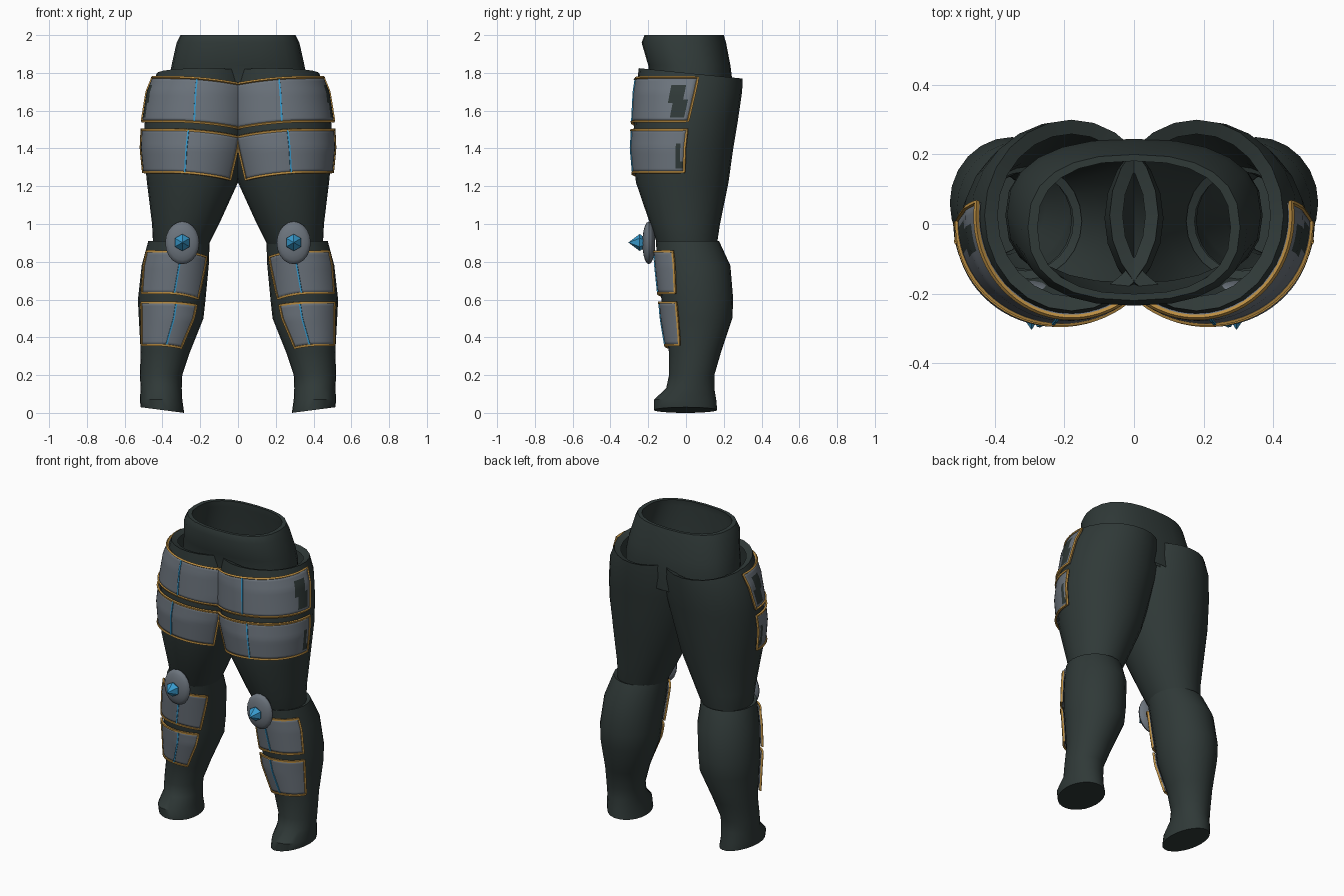
import bpy, bmesh, math
from mathutils import Vector

if "Cube" in bpy.data.objects:
    bpy.data.objects.remove(bpy.data.objects["Cube"])


def material(name, rgb):
    m = bpy.data.materials.new(name)
    m.diffuse_color = (*rgb, 1)
    m.use_nodes = True
    m.node_tree.nodes["Principled BSDF"].inputs["Base Color"].default_value = m.diffuse_color
    return m


DARK = material("dark_cloth", (0.029, 0.041, 0.039))
GREY = material("grey_plate", (0.15, 0.175, 0.205))
GOLD = material("gold_trim", (0.50, 0.27, 0.055))
BLUE = material("blue_glow", (0.04, 0.33, 0.62))

# Cross-sections: z, inner x, outer x, front y, back y
THIGH = [(0.84, 0.18, 0.43, -0.13, 0.15), (0.90, 0.15, 0.45, -0.155, 0.165),
         (1.0, 0.10, 0.455, -0.19, 0.18), (1.22, 0.0, 0.482, -0.265, 0.225),
         (1.40, -0.05, 0.50, -0.282, 0.25), (1.55, -0.08, 0.493, -0.272, 0.275),
         (1.70, -0.085, 0.47, -0.265, 0.297), (1.80, -0.07, 0.43, -0.25, 0.30)]
CALF = [(0.0, 0.285, 0.515, -0.17, 0.165), (0.07, 0.295, 0.52, -0.17, 0.16),
        (0.13, 0.298, 0.515, -0.105, 0.15), (0.20, 0.295, 0.52, -0.09, 0.15),
        (0.32, 0.255, 0.515, -0.09, 0.185), (0.50, 0.183, 0.525, -0.12, 0.245),
        (0.60, 0.172, 0.53, -0.13, 0.25), (0.78, 0.155, 0.51, -0.15, 0.235),
        (0.91, 0.15, 0.475, -0.16, 0.175)]
WAIST = [(1.62, -0.37, 0.37, -0.19, 0.24), (1.76, -0.365, 0.365, -0.19, 0.245),
         (1.84, -0.352, 0.352, -0.20, 0.235), (1.96, -0.325, 0.325, -0.235, 0.212),
         (2.0, -0.305, 0.305, -0.22, 0.20)]


def row_point(row, ang, off=0.0, power=1.0):
    z, x0, x1, y0, y1 = row
    c, s = math.cos(ang), math.sin(ang)
    c, s = (math.copysign(abs(k) ** power, k) for k in (c, s))
    return Vector(((x0 + x1) / 2 + ((x1 - x0) / 2 + off) * c,
                   (y0 + y1) / 2 + ((y1 - y0) / 2 + off) * s, z))


def surface(table, z, ang, off):
    """Point on a lofted leg at height z and the given angle."""
    for a, b in zip(table, table[1:]):
        if z <= b[0] or b is table[-1]:
            t = (z - a[0]) / (b[0] - a[0])
            return row_point([p + (q - p) * t for p, q in zip(a, b)], ang, off)


def finish(ob, mirror=True, angle=40):
    if mirror:
        m = ob.modifiers.new("mirror", 'MIRROR')
        m.use_mirror_merge = False
    bpy.ops.object.select_all(action='DESELECT')
    ob.select_set(True)
    bpy.context.view_layer.objects.active = ob
    if angle:
        bpy.ops.object.shade_smooth_by_angle(angle=math.radians(angle))


def mesh_object(name, bm, mats):
    me = bpy.data.meshes.new(name)
    bm.to_mesh(me)
    bm.free()
    for m in mats:
        me.materials.append(m)
    ob = bpy.data.objects.new(name, me)
    bpy.context.collection.objects.link(ob)
    return ob


def loft(name, rings, cap=False, mirror=True):
    bm = bmesh.new()
    vs = [[bm.verts.new(p) for p in ring] for ring in rings]
    n = len(rings[0])
    for a, b in zip(vs, vs[1:]):
        for i in range(n):
            j = (i + 1) % n
            bm.faces.new((a[i], a[j], b[j], b[i]))
    if cap:
        bm.faces.new(vs[0][::-1])
    finish(mesh_object(name, bm, [DARK]), mirror)


def rings_of(table, n=24, power=1.0):
    return [[row_point(r, 2 * math.pi * i / n, 0, power) for i in range(n)] for r in table]


def lip(ring, scale, drop):
    mid = sum(ring, Vector()) / len(ring)
    return [Vector((mid.x + (p.x - mid.x) * scale, mid.y + (p.y - mid.y) * scale, p.z - drop))
            for p in ring]


# Thighs, with a sloping top rim folded inward
r = rings_of(THIGH)
for p in r[-1]:
    p.z -= 0.10 * p.y
r.append(lip(r[-1], 0.85, 0.015))
loft("thigh", r)

# Lower legs with feet, sole slightly higher on the outside
r = rings_of(CALF)
for p in r[0]:
    p.z += 0.03 * (p.x - 0.285) / 0.23
r.append(lip(r[-1], 0.85, 0.01))
loft("lower_leg", r, cap=True)

# Waistband: outer wall, rolled rim and inner wall
r = rings_of(WAIST, 24, 0.82)
inner = [lip(r[-1], 0.91, 0.0), lip(r[-2], 0.87, 0.0), lip(r[1], 0.9, 0.0), lip(r[0], 0.9, 0.0)]
loft("waist", r + inner, mirror=False)


def tube(name, pts, radius, mat, cyclic):
    cu = bpy.data.curves.new(name, 'CURVE')
    cu.dimensions = '3D'
    cu.bevel_depth = radius
    cu.bevel_resolution = 0
    sp = cu.splines.new('POLY')
    sp.points.add(len(pts) - 1)
    for q, p in zip(sp.points, pts):
        q.co = (*p, 1)
    sp.use_cyclic_u = cyclic
    cu.materials.append(mat)
    ob = bpy.data.objects.new(name, cu)
    bpy.context.collection.objects.link(ob)
    finish(ob, mirror=False, angle=0)
    bpy.ops.object.convert(target='MESH')
    finish(bpy.context.object)


def armour(name, table, z0, z1, a0, a1, rise, stripe, patch):
    """Curved plate from inner angle a0 to outer angle a1, with trim and a stripe."""
    nu, nv, off = 28, 12, 0.014

    def at(u, v, extra=0.0):
        lo, hi = (math.radians(k[0] + (k[1] - k[0]) * v) for k in (a0, a1))
        z = z0 + (z1 - z0) * v + rise * math.sin(min(1, u * 1.8) * math.pi / 2)
        return surface(table, z, lo + (hi - lo) * u, off + extra)

    bm = bmesh.new()
    vs = [[bm.verts.new(at(i / nu, j / nv)) for i in range(nu + 1)] for j in range(nv + 1)]
    for j in range(nv):
        for i in range(nu):
            f = bm.faces.new((vs[j][i], vs[j][i + 1], vs[j + 1][i + 1], vs[j + 1][i]))
            c = f.calc_center_median()
            if patch and patch[0] < c.y < patch[1] and patch[2] < c.z < patch[3] and c.x > 0.3:
                f.material_index = 1  # worn dark patch on the outer side
    ob = mesh_object(name, bm, [GREY, DARK])
    s = ob.modifiers.new("thickness", 'SOLIDIFY')
    s.thickness, s.offset = 0.012, -1
    finish(ob)
    U, V = [i / nu for i in range(nu)], [j / nv for j in range(nv)]
    edge = ([at(u, 0) for u in U] + [at(1, v) for v in V] +
            [at(1 - u, 1) for u in U] + [at(0, 1 - v) for v in V])
    tube(name + "_trim", edge, 0.008, GOLD, True)
    tube(name + "_stripe", [at(stripe, v, 0.001) for v in V + [1]], 0.006, BLUE, False)


# Armour plates; angles are given at (bottom, top) of each plate
armour("upper_thigh_plate", THIGH, 1.505, 1.735, (-140, -140), (2, 8), 0.04, 0.385,
       (-0.085, 0.0, 1.57, 1.745))
armour("lower_thigh_plate", THIGH, 1.235, 1.46, (-140, -140), (2, 2), 0.04, 0.42,
       (-0.06, -0.02, 1.29, 1.42))
armour("upper_shin_plate", CALF, 0.605, 0.825, (-136, -148), (-34, -29), 0.03, 0.42, None)
armour("lower_shin_plate", CALF, 0.345, 0.57, (-122, -133), (-32, -34), 0.015, 0.36, None)

# Knee pad: flattened rounded disc
bm = bmesh.new()
bmesh.ops.create_uvsphere(bm, u_segments=20, v_segments=10, radius=1)
for v in bm.verts:
    x, y, z = v.co
    v.co = (0.295 + 0.09 * x, -0.197 + 0.034 * z, 0.90 + 0.113 * y)
bmesh.ops.recalc_face_normals(bm, faces=bm.faces)
finish(mesh_object("knee_pad", bm, [GREY]))

# Knee spike: six-sided double-pointed crystal
bm = bmesh.new()
hexa = [bm.verts.new((0.295 + 0.045 * math.sin(k * math.pi / 3), -0.245,
                      0.902 + 0.045 * math.cos(k * math.pi / 3))) for k in range(6)]
for tip_y in (-0.305, -0.18):
    tip = bm.verts.new((0.295, tip_y, 0.902))
    for k in range(6):
        bm.faces.new((hexa[k], hexa[(k + 1) % 6], tip))
bmesh.ops.recalc_face_normals(bm, faces=bm.faces)
finish(mesh_object("knee_spike", bm, [BLUE]), angle=0)
